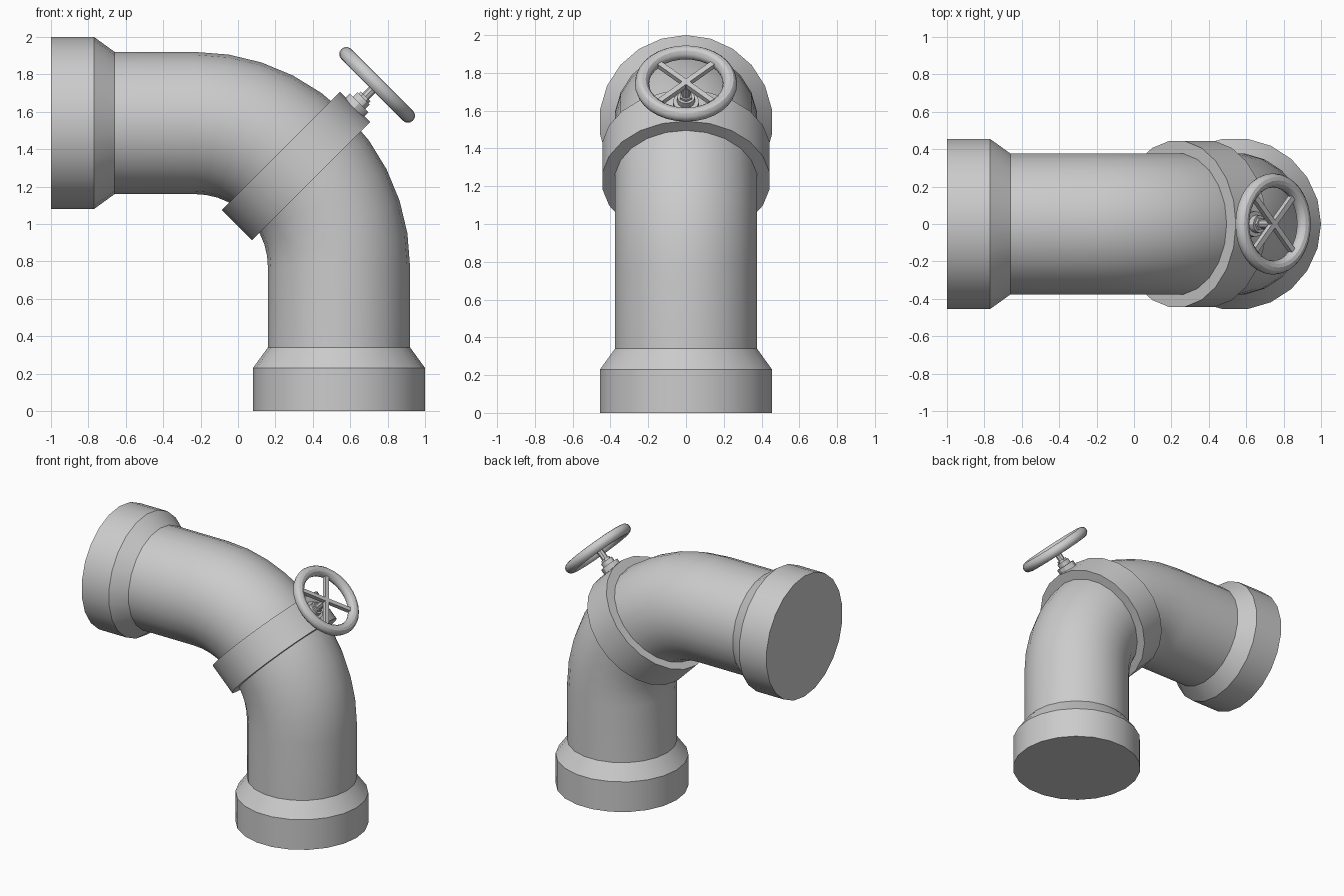
import bpy, bmesh, math
from mathutils import Vector, Matrix

if "Cube" in bpy.data.objects:
    bpy.data.objects.remove(bpy.data.objects["Cube"])

SIDES = 22
BEND = 0.77                                   # centreline bend radius
PIVOT = Vector((0.54 - BEND, 0, 1.54 - BEND))
AXIS = Vector((1, 0, 1)).normalized()         # valve stem direction
MID = PIVOT + AXIS * BEND                     # pipe centre at the collar


def finish(name, bm):
    bmesh.ops.recalc_face_normals(bm, faces=bm.faces)
    mesh = bpy.data.meshes.new(name)
    bm.to_mesh(mesh)
    bm.free()
    ob = bpy.data.objects.new(name, mesh)
    bpy.context.collection.objects.link(ob)
    bpy.ops.object.select_all(action='DESELECT')
    ob.select_set(True)
    bpy.context.view_layer.objects.active = ob
    bpy.ops.object.shade_smooth_by_angle(angle=math.radians(30))
    return ob


def loft(name, stations, sides=SIDES, closed=False):
    """Skin rings given as (centre, outward direction, side direction, radius)."""
    bm = bmesh.new()
    rings = []
    for c, u, v, r in stations:
        rings.append([bm.verts.new(c + r * (math.cos(t) * u + math.sin(t) * v))
                      for t in (2 * math.pi * k / sides for k in range(sides))])
    pairs = list(zip(rings, rings[1:]))
    if closed:
        pairs.append((rings[-1], rings[0]))
    for a, b in pairs:
        for k in range(sides):
            j = (k + 1) % sides
            bm.faces.new((a[k], a[j], b[j], b[k]))
    if not closed:
        bm.faces.new(rings[0])
        bm.faces.new(rings[-1])
    return finish(name, bm)


X, Y, Z = Vector((1, 0, 0)), Vector((0, 1, 0)), Vector((0, 0, 1))
ACROSS = Vector((-1, 0, 1)).normalized()      # along the pipe at the collar

# Elbow pipe with flared sockets at both ends
ends = [(0, 0.46), (0.23, 0.46), (0.34, 0.38)]
path = [(Vector((0.54, 0, z)), X, Y, r) for z, r in ends]
for i in range(11):
    a = math.radians(9 * i)
    n = Vector((math.cos(a), 0, math.sin(a)))
    path.append((PIVOT + n * BEND, n, Y, 0.38))
path += [(Vector((d - 1, 0, 1.54)), Z, Y, r) for d, r in reversed(ends)]
loft("elbow_pipe", path)

# Collar around the middle of the bend
COLLAR = MID - AXIS * 0.006
loft("collar", [(COLLAR + ACROSS * s, AXIS, Y, 0.447) for s in (-0.115, 0.115)])


# Valve bonnet, nut and stem stacked along the stem axis
def turned(name, d0, d1, r, sides):
    return loft(name, [(MID + AXIS * d, ACROSS, Y, r) for d in (d0, d1)], sides)


turned("bonnet_base", 0.41, 0.472, 0.07, 12)
turned("bonnet_neck", 0.47, 0.505, 0.047, 12)
turned("stem_nut", 0.50, 0.52, 0.036, 6)
turned("stem", 0.51, 0.615, 0.024, 8)

# Handwheel rim
HUB = MID + AXIS * 0.607
rim = []
for i in range(32):
    a = 2 * math.pi * i / 32
    n = ACROSS * math.cos(a) + Y * math.sin(a)
    rim.append((HUB + n * 0.233, n, AXIS, 0.038))
loft("wheel_rim", rim, 12, closed=True)

# Crossed wheel spokes
for i, s in enumerate((1, -1)):
    d = (ACROSS + Y * s).normalized()
    side = AXIS.cross(d)
    loft(f"wheel_spoke_{i + 1}",
         [(HUB + d * e, (AXIS + side).normalized(), (AXIS - side).normalized(), 0.021)
          for e in (-0.225, 0.225)], 4)
